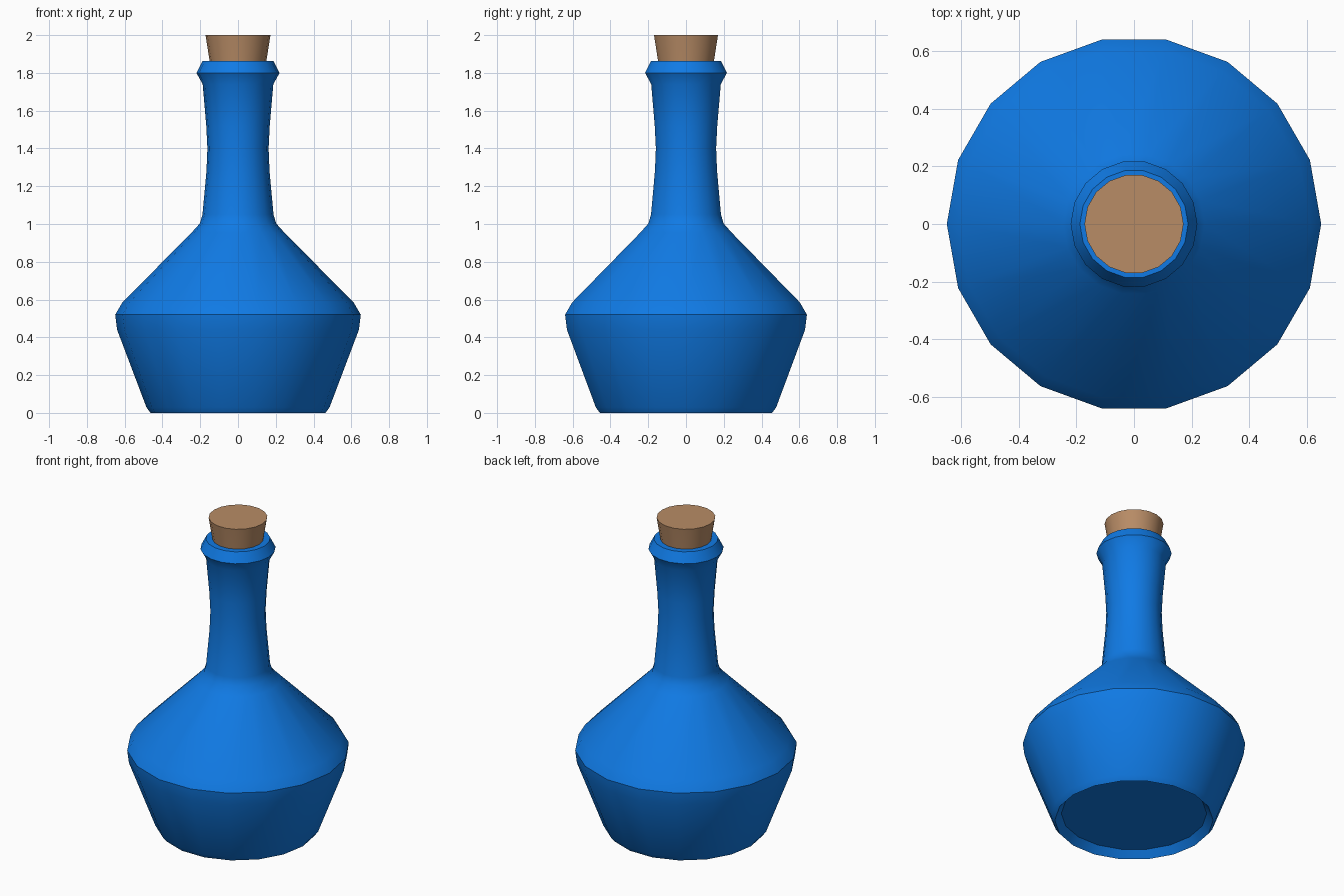
import bpy, bmesh, math

if "Cube" in bpy.data.objects:
    bpy.data.objects.remove(bpy.data.objects["Cube"])

SIDES = 18


def material(name, color):
    m = bpy.data.materials.new(name)
    m.diffuse_color = (*color, 1)
    m.use_nodes = True
    m.node_tree.nodes["Principled BSDF"].inputs["Base Color"].default_value = m.diffuse_color
    return m


def lathe(name, profile, mat):
    """Turn (radius, height) points around z, capping both ends."""
    bm = bmesh.new()
    rings = []
    for r, z in profile:
        rings.append([bm.verts.new((r * math.cos(2 * math.pi * i / SIDES),
                                    r * math.sin(2 * math.pi * i / SIDES), z))
                      for i in range(SIDES)])
    for a, b in zip(rings, rings[1:]):
        for i in range(SIDES):
            j = (i + 1) % SIDES
            bm.faces.new((a[i], a[j], b[j], b[i]))
    bm.faces.new(rings[0][::-1])
    bm.faces.new(rings[-1])
    bmesh.ops.recalc_face_normals(bm, faces=bm.faces[:])
    mesh = bpy.data.meshes.new(name)
    bm.to_mesh(mesh)
    bm.free()
    mesh.materials.append(mat)
    obj = bpy.data.objects.new(name, mesh)
    bpy.context.collection.objects.link(obj)
    bpy.ops.object.select_all(action='DESELECT')
    obj.select_set(True)
    bpy.context.view_layer.objects.active = obj
    bpy.ops.object.shade_smooth_by_angle(angle=math.radians(32))
    return obj


blue = material("blue glass", (0.005, 0.195, 0.78))
tan = material("cork tan", (0.48, 0.262, 0.133))

# Bottle: recessed base, flared body, shoulder, waisted neck and lip
lathe("bottle", [
    (0.425, 0.045), (0.463, 0.0), (0.485, 0.03), (0.64, 0.44), (0.65, 0.52),
    (0.612, 0.585), (0.245, 0.955), (0.202, 1.003), (0.188, 1.05),
    (0.167, 1.28), (0.162, 1.4), (0.168, 1.52), (0.187, 1.74),
    (0.22, 1.80), (0.188, 1.862), (0.14, 1.862)], blue)

# Tapered stopper sitting in the mouth
lathe("cork_stopper", [(0.142, 1.80), (0.15, 1.862), (0.172, 2.0)], tan)
